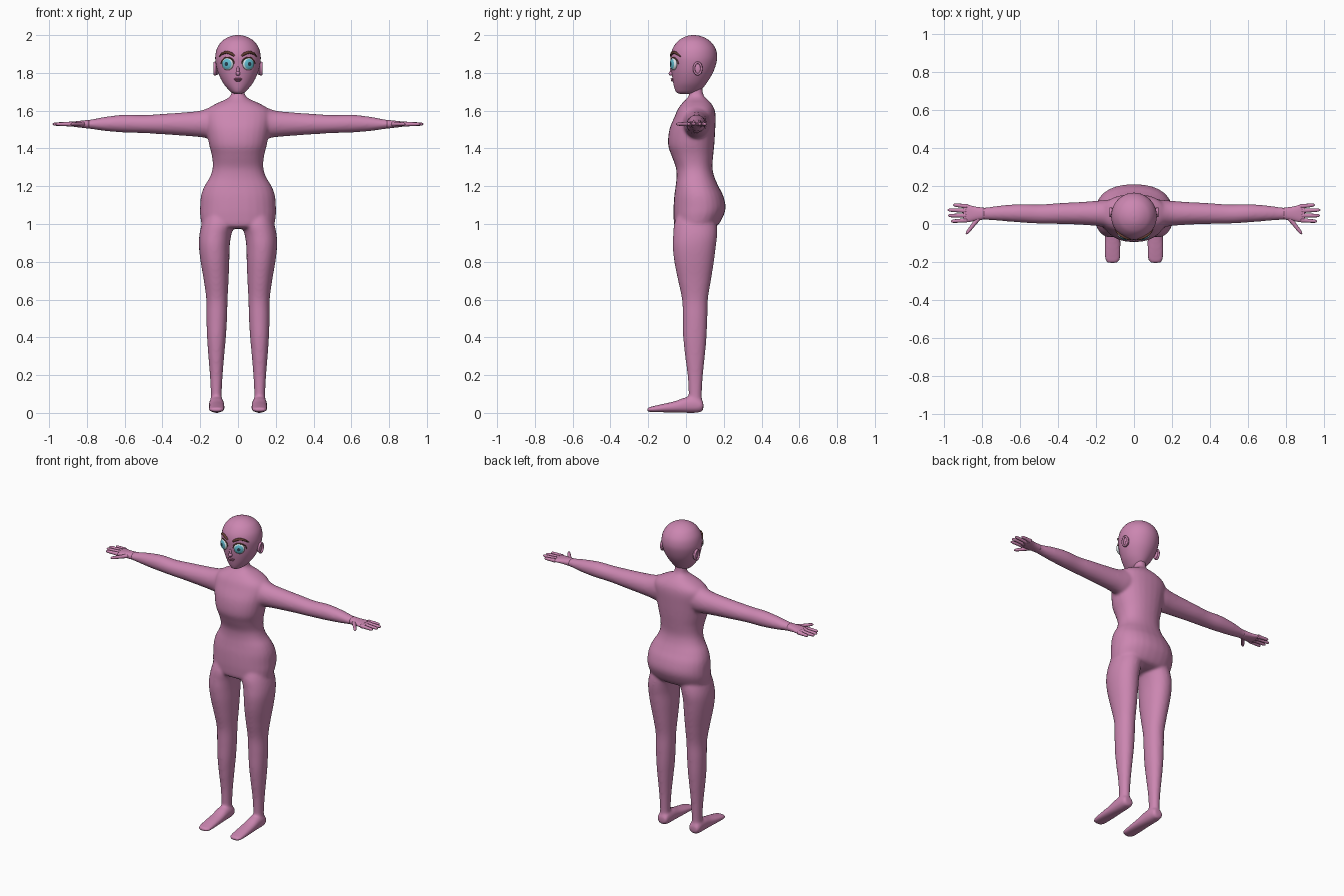
import bpy, bmesh, math
from mathutils import Matrix, Vector

if "Cube" in bpy.data.objects:
    bpy.data.objects.remove(bpy.data.objects["Cube"])


def material(name, r, g, b):
    m = bpy.data.materials.new(name)
    m.use_nodes = True
    m.diffuse_color = (r, g, b, 1)
    m.node_tree.nodes["Principled BSDF"].inputs["Base Color"].default_value = (r, g, b, 1)
    return m


skin = material("pink skin", 0.6, 0.24, 0.44)
lip = material("lip rose", 0.36, 0.12, 0.22)
brown = material("brow brown", 0.13, 0.05, 0.035)
white = material("eye white", 0.75, 0.82, 0.85)
iris = material("iris blue", 0.12, 0.5, 0.62)
dark = material("pupil dark", 0.02, 0.05, 0.08)


def make_object(name, bm, *mats):
    bmesh.ops.recalc_face_normals(bm, faces=bm.faces)
    for f in bm.faces:
        f.smooth = True
    me = bpy.data.meshes.new(name)
    bm.to_mesh(me)
    bm.free()
    for m in mats:
        me.materials.append(m)
    ob = bpy.data.objects.new(name, me)
    bpy.context.collection.objects.link(ob)
    return ob


def spline(rows, steps=5):
    """Catmull-Rom interpolation of section rows."""
    out = []
    for i in range(len(rows) - 1):
        p = [rows[max(0, min(len(rows) - 1, i + k))] for k in (-1, 0, 1, 2)]
        for s in range(steps):
            t = s / steps
            out.append([0.5 * (2 * b + (c - a) * t + (2 * a - 5 * b + 4 * c - d) * t * t
                               + (3 * b - a - 3 * c + d) * t ** 3) for a, b, c, d in zip(*p)])
    return out + [rows[-1]]


def loft(bm, rows, place, power=2.0, sides=28):
    """Rows are (t, u0, u1, v0, v1); place maps (t, u, v) to a point."""
    rings = []
    for t, u0, u1, v0, v1 in spline(rows):
        ring = []
        for k in range(sides):
            a = math.tau * k / sides
            c, s = math.cos(a), math.sin(a)
            u = (u0 + u1) / 2 + (u1 - u0) / 2 * math.copysign(abs(c) ** (2 / power), c)
            v = (v0 + v1) / 2 + (v1 - v0) / 2 * math.copysign(abs(s) ** (2 / power), s)
            ring.append(bm.verts.new(place(t, u, v)))
        rings.append(ring)
    for a, b in zip(rings, rings[1:]):
        for k in range(sides):
            bm.faces.new((a[k], a[k - 1], b[k - 1], b[k]))
    bm.faces.new(rings[0])
    bm.faces.new(rings[-1])


def ball(bm, centre, size, yaw=0):
    m = Matrix.Translation(centre) @ Matrix.Rotation(yaw, 4, "Z") @ Matrix.Diagonal((*size, 1))
    m = m @ Matrix.Rotation(math.pi / 2, 4, "X")
    return bmesh.ops.create_uvsphere(bm, u_segments=28, v_segments=20, radius=1, matrix=m)["verts"]


# Body sections: height, half width, front, back
torso = [(0.975, .12, -.03, .12), (0.99, .185, -.06, .165), (1.04, .2, -.066, .197),
         (1.09, .201, -.066, .21), (1.15, .196, -.062, .197), (1.2, .178, -.055, .172),
         (1.25, .148, -.05, .15), (1.3, .134, -.054, .14), (1.36, .138, -.076, .144),
         (1.42, .153, -.095, .15), (1.5, .168, -.088, .155), (1.57, .178, -.06, .157),
         (1.61, .16, -.042, .15), (1.64, .11, -.02, .132), (1.66, .065, 0, .112),
         (1.685, .037, .016, .092), (1.74, .032, .02, .086)]
leg = [(1.06, .04, .17, -.04, .14), (1.0, .02, .192, -.063, .162), (.94, .036, .205, -.068, .165),
       (.88, .044, .207, -.07, .158), (.8, .046, .198, -.062, .148), (.7, .05, .181, -.042, .132),
       (.6, .055, .168, -.021, .116), (.5, .058, .167, -.017, .113), (.4, .064, .164, -.015, .109),
       (.3, .073, .157, -.005, .1), (.2, .081, .149, .008, .09), (.1, .086, .144, .014, .084),
       (.04, .085, .145, .014, .084)]
foot = [(.092, .09, .14, .022, .052), (.083, .079, .149, .006, .07), (.05, .075, .153, 0, .085),
        (.0, .073, .154, 0, .083), (-.06, .071, .155, .002, .062), (-.13, .07, .157, .003, .046),
        (-.18, .072, .155, .004, .034), (-.2, .08, .147, .006, .029), (-.208, .094, .133, .01, .024)]
arm = [(.08, -.01, .13, 1.47, 1.62), (.14, -.018, .128, 1.452, 1.62), (.2, -.01, .122, 1.46, 1.6),
       (.3, -.003, .115, 1.468, 1.59), (.4, 0, .11, 1.475, 1.583), (.5, .002, .103, 1.481, 1.577),
       (.6, .008, .105, 1.484, 1.579), (.7, .016, .098, 1.492, 1.568), (.78, .022, .088, 1.503, 1.553),
       (.84, .02, .09, 1.51, 1.547)]
palm = [(.79, .024, .086, 1.506, 1.551), (.84, .016, .092, 1.511, 1.546),
        (.875, .01, .102, 1.516, 1.542), (.9, .014, .102, 1.521, 1.538)]
fingers = [((.88, .093), (.953, .101)), ((.885, .07), (.982, .074)),
           ((.885, .045), (.98, .044)), ((.88, .02), (.965, .014)), ((.82, .03), (.885, -.053))]

bm = bmesh.new()
loft(bm, [(z, -w, w, f, b) for z, w, f, b in torso], lambda t, u, v: (u, v, t), 2.25)
for s in (1, -1):
    loft(bm, leg, lambda t, u, v: (s * u, v, t), 2.1)
    loft(bm, foot, lambda t, u, v: (s * u, t, v), 2.3)
    loft(bm, arm, lambda t, u, v: (s * t, u, v))
body = make_object("body", bm, skin)
mod = body.modifiers.new("merge", "REMESH")
mod.mode, mod.voxel_size, mod.use_smooth_shade = "VOXEL", 0.0075, True
mod = body.modifiers.new("soften", "SMOOTH")
mod.factor, mod.iterations = 0.5, 12

# Hands with four fingers and a thumb
for s, side in ((1, "left"), (-1, "right")):
    bm = bmesh.new()
    loft(bm, palm, lambda t, u, v: (s * t, u, v), 2.3)
    for a, b in fingers:
        a, b = Vector(a), Vector(b)
        across = (b - a).orthogonal().normalized()

        def place(t, u, v):
            p = a.lerp(b, t) + across * u
            return (s * p.x, p.y, 1.529 + v)
        rows = [(t, -r, r, -r, r) for t, r in ((0, .013), (.4, .0105), (.8, .009), (.95, .006), (1, .002))]
        loft(bm, rows, place, sides=12)
    make_object(side + "_hand", bm, skin)

# Head
skull = [(1.688, .012, -.03, .03), (1.696, .034, -.05, .06), (1.715, .054, -.06, .085),
         (1.75, .081, -.068, .112), (1.8, .105, -.076, .142), (1.85, .118, -.08, .16),
         (1.89, .12, -.081, .165), (1.93, .111, -.07, .156), (1.965, .088, -.046, .131),
         (1.985, .06, -.019, .102), (1.996, .032, .008, .073), (2.0, .006, .034, .047)]
bm = bmesh.new()
loft(bm, [(z, -w, w, f, b) for z, w, f, b in skull], lambda t, u, v: (u, v, t), sides=40)
make_object("head", bm, skin)

# Nose and mouth
bm = bmesh.new()
ball(bm, (0, -.078, 1.797), (.012, .014, .012))
ball(bm, (0, -.077, 1.812), (.008, .008, .024))
make_object("nose", bm, skin)
bm = bmesh.new()
ball(bm, (0, -.07, 1.768), (.023, .011, .005))
ball(bm, (0, -.069, 1.76), (.016, .011, .006))
make_object("lips", bm, lip)


def face_curve(name, points, radius, mat):
    """Tapered stroke following the front of the head."""
    cu = bpy.data.curves.new(name, "CURVE")
    cu.dimensions, cu.bevel_depth, cu.bevel_resolution = "3D", radius, 3
    sp = cu.splines.new("POLY")
    rows = spline(points)
    sp.points.add(len(rows) - 1)
    for p, (x, z, r) in zip(sp.points, rows):
        p.co = (x, .041 - .122 * math.sqrt(1 - (x / .121) ** 2), z, 1)
        p.radius = r
    cu.materials.append(mat)
    bpy.context.collection.objects.link(bpy.data.objects.new(name, cu))


for s, side in ((1, "left"), (-1, "right")):
    # Eye with rings of colour by distance from its axis
    bm = bmesh.new()
    ball(bm, (0, 0, 0), (.033, .016, .033))
    for f in bm.faces:
        c = f.calc_center_median()
        r = math.hypot(c.x, c.z) / .033
        f.material_index = 2 if r < .32 else 1 if r < .78 else 0
    eye = make_object(side + "_eye", bm, white, iris, dark)
    eye.location, eye.rotation_euler = (s * .055, -.066, 1.847), (0, 0, s * .42)
    # Lash line and brow
    lash = [(s * (.055 + .035 * math.cos(a)), 1.847 + .034 * math.sin(a), .6 + .4 * math.sin(a))
            for a in [math.pi * k / 8 for k in range(9)]]
    face_curve(side + "_lash", lash, .004, brown)
    brow = [(.018, 1.889, .7), (.035, 1.901, 1), (.06, 1.909, 1), (.083, 1.902, .8), (.1, 1.886, .3)]
    face_curve(side + "_brow", [(s * x, z, r) for x, z, r in brow], .0075, brown)
    # Ear: shell with a raised rim
    bm = bmesh.new()
    ball(bm, (s * .112, .062, 1.823), (.012, .022, .034))
    ring = [[bm.verts.new((s * (.122 + .008 * math.cos(b)),
                           .062 + (.02 + .006 * math.sin(b)) * math.cos(a),
                           1.823 + (.031 + .006 * math.sin(b)) * math.sin(a)))
             for b in [math.tau * j / 8 for j in range(8)]] for a in [math.tau * k / 24 for k in range(24)]]
    for k in range(24):
        for j in range(8):
            bm.faces.new((ring[k][j], ring[k - 1][j], ring[k - 1][j - 1], ring[k][j - 1]))
    make_object(side + "_ear", bm, skin)
